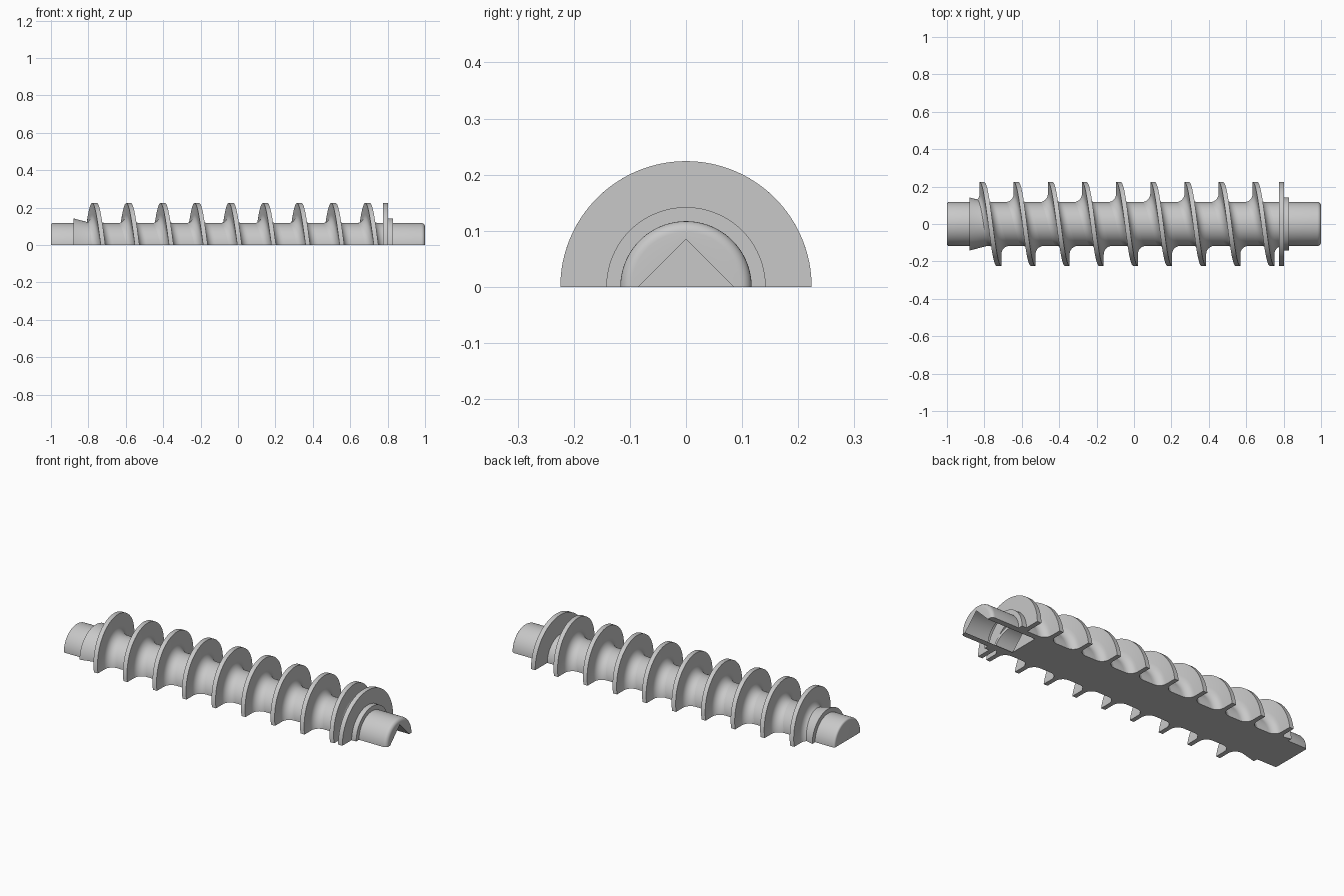
import bpy, bmesh, math

if "Cube" in bpy.data.objects:
    bpy.data.objects.remove(bpy.data.objects["Cube"])

STEEL = (0.58, 0.58, 0.58, 1)
steel = bpy.data.materials.new("light grey")
steel.use_nodes = True
steel.diffuse_color = STEEL
steel.node_tree.nodes["Principled BSDF"].inputs["Base Color"].default_value = STEEL

CORE, RIM, COLLAR = 0.117, 0.224, 0.142
PITCH, TURNS = 0.1825, 9
HALF, FILLET = 0.0125, 0.045


def arc(cx, cy, radius, start, end, steps=8):
    """Points on an arc, angles in degrees."""
    angles = [math.radians(start + (end - start) * i / steps) for i in range(steps + 1)]
    return [(cx + radius * math.cos(a), cy + radius * math.sin(a)) for a in angles]


def half_sweep(name, section, steps, pitch=0.0, x=0.0):
    """Turn a closed (x, radius) section half way round the x axis, advancing by pitch."""
    bm = bmesh.new()
    rings = []
    for i in range(steps + 1):
        a = math.pi * i / steps
        dx = x + pitch * a / math.tau
        rings.append([bm.verts.new((px + dx, r * math.cos(a), r * math.sin(a)))
                      for px, r in section])
    n = len(section)
    for a, b in zip(rings, rings[1:]):
        for j in range(n):
            k = (j + 1) % n
            bm.faces.new((a[j], a[k], b[k], b[j]))
    bm.faces.new(rings[0])
    bm.faces.new(rings[-1][::-1])
    bmesh.ops.remove_doubles(bm, verts=bm.verts, dist=1e-5)
    bmesh.ops.recalc_face_normals(bm, faces=bm.faces)
    mesh = bpy.data.meshes.new(name)
    bm.to_mesh(mesh)
    bm.free()
    mesh.materials.append(steel)
    obj = bpy.data.objects.new(name, mesh)
    bpy.context.collection.objects.link(obj)
    return obj


def activate(obj):
    bpy.ops.object.select_all(action='DESELECT')
    obj.select_set(True)
    bpy.context.view_layer.objects.active = obj


def smooth(obj):
    activate(obj)
    bpy.ops.object.shade_smooth_by_angle(angle=math.radians(30))


# Shaft with tapered collar, end disc, stepped collar and rounded ends
b, c = 0.01, 0.02
profile = [(-1, 0)] + arc(-1 + b, CORE - b, b, 180, 90, 4)
profile += [(-0.88, CORE), (-0.88, COLLAR), (-0.785, CORE)]
profile += [(0.776, CORE), (0.776, RIM), (0.802, RIM), (0.802, COLLAR)]
profile += [(0.83, COLLAR), (0.83, CORE)]
profile += arc(1 - c, CORE - c, c, 90, 0, 6) + [(1, 0)]
shaft = half_sweep("shaft", profile, 64)

# Square drive socket, cut corner-up into the disc end
bpy.ops.mesh.primitive_cube_add(size=1, location=(0.9, 0, 0), rotation=(math.pi / 4, 0, 0))
cutter = bpy.context.object
cutter.name = "socket_cutter"
cutter.scale = (0.4, 0.12, 0.12)
cutter.hide_render = True
cutter.data.materials.append(steel)
activate(shaft)
cut = shaft.modifiers.new("socket", 'BOOLEAN')
cut.operation = 'DIFFERENCE'
cut.solver = 'EXACT'
cut.object = cutter
bpy.ops.object.modifier_apply(modifier=cut.name)
bpy.data.objects.remove(cutter)
smooth(shaft)

# Screw flights: thin blade with a filleted root, one half turn each
foot = HALF + FILLET
right = [(HALF, RIM)] + arc(foot, CORE + FILLET, FILLET, 180, 270) + [(foot, 0.1)]
blade = right + [(-px, r) for px, r in reversed(right)]
for i in range(TURNS):
    smooth(half_sweep(f"flight_{i + 1}", blade, 48, PITCH, -0.813 + PITCH * i))
